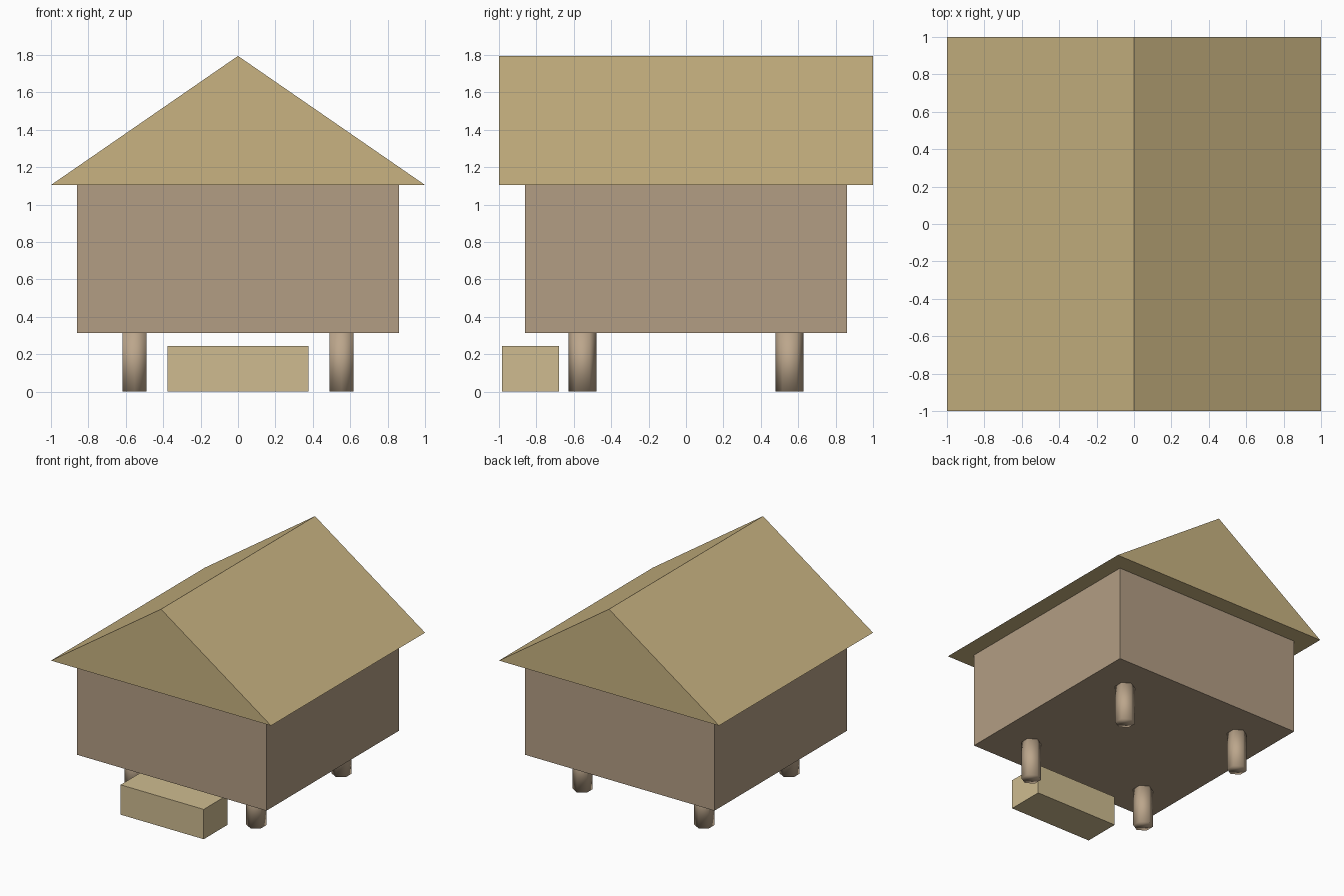
import bpy, bmesh

if "Cube" in bpy.data.objects:
    bpy.data.objects.remove(bpy.data.objects["Cube"])


def material(name, rgb):
    m = bpy.data.materials.new(name)
    m.diffuse_color = (*rgb, 1)
    m.use_nodes = True
    m.node_tree.nodes["Principled BSDF"].inputs["Base Color"].default_value = m.diffuse_color
    return m


WALL = material("wall_wood", (0.45, 0.34, 0.23))
POST = material("post_wood", (0.50, 0.38, 0.26))
THATCH = material("thatch", (0.58, 0.45, 0.22))
STEP = material("step_wood", (0.62, 0.50, 0.28))


def box(name, lo, hi, mat):
    bpy.ops.mesh.primitive_cube_add(size=1, location=[(a + b) / 2 for a, b in zip(lo, hi)])
    ob = bpy.context.object
    ob.name = name
    ob.scale = [b - a for a, b in zip(lo, hi)]
    bpy.ops.object.transform_apply(location=False, rotation=False, scale=True)
    ob.data.materials.append(mat)
    return ob


# Raised hut body and front step
box("hut_body", (-0.86, -0.86, 0.315), (0.86, 0.86, 1.105), WALL)
box("front_step", (-0.378, -0.985, 0), (0.378, -0.678, 0.245), STEP)

# Gable roof: triangular profile extruded front to back
bm = bmesh.new()
gable = bm.faces.new([bm.verts.new(p) for p in ((-1, -1, 1.105), (1, -1, 1.105), (0, -1, 1.795))])
ext = bmesh.ops.extrude_face_region(bm, geom=[gable], use_keep_orig=True)
bmesh.ops.translate(bm, vec=(0, 2, 0),
                    verts=[v for v in ext["geom"] if isinstance(v, bmesh.types.BMVert)])
bmesh.ops.recalc_face_normals(bm, faces=bm.faces)
mesh = bpy.data.meshes.new("roof")
bm.to_mesh(mesh)
bm.free()
mesh.materials.append(THATCH)
bpy.context.collection.objects.link(bpy.data.objects.new("roof", mesh))

# Four six-sided stilts, smooth shaded all over
for side, x in (("left", -0.553), ("right", 0.553)):
    for end, y in (("front", -0.553), ("back", 0.553)):
        bpy.ops.mesh.primitive_cylinder_add(vertices=6, radius=0.075, depth=0.315,
                                            location=(x, y, 0.1575))
        post = bpy.context.object
        post.name = f"{end}_{side}_post"
        post.data.materials.append(POST)
        bpy.ops.object.shade_smooth()
